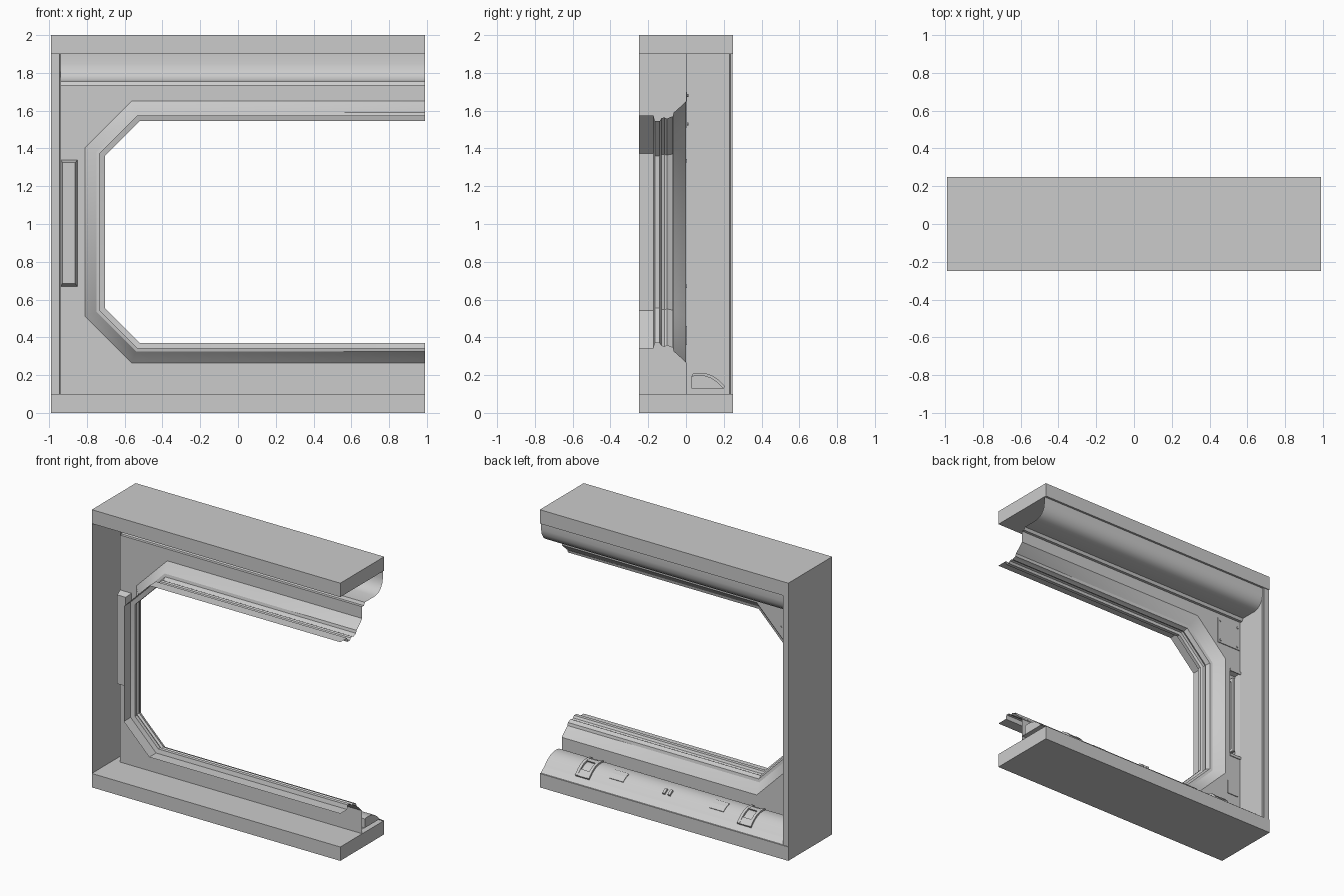
import bpy, bmesh, math
from mathutils import Vector

if "Cube" in bpy.data.objects:
    bpy.data.objects.remove(bpy.data.objects["Cube"])

R = 0.99    # open right end
L = -0.94   # inner face of the side wall
T = math.tan(math.radians(22.5))


def finish(name, bm, smooth=None):
    me = bpy.data.meshes.new(name)
    bm.to_mesh(me)
    bm.free()
    ob = bpy.data.objects.new(name, me)
    bpy.context.collection.objects.link(ob)
    if smooth:
        bpy.ops.object.select_all(action='DESELECT')
        bpy.context.view_layer.objects.active = ob
        ob.select_set(True)
        bpy.ops.object.shade_smooth_by_angle(angle=math.radians(smooth))
    return ob


def box(name, lo, hi):
    bm = bmesh.new()
    bmesh.ops.create_cube(bm, size=1)
    for v in bm.verts:
        v.co = Vector([lo[i] + (v.co[i] + 0.5) * (hi[i] - lo[i]) for i in range(3)])
    return finish(name, bm)


def skin(name, rows, smooth=None, flip=False, caps=False):
    """Join rows of equal length into a sheet of quads."""
    bm = bmesh.new()
    g = [[bm.verts.new(p) for p in row] for row in rows]
    for a, b in zip(g, g[1:]):
        for i in range(len(a) - 1):
            f = bm.faces.new((a[i], b[i], b[i + 1], a[i + 1]))
            if flip:
                f.normal_flip()
    if caps:
        bm.faces.new(g[0])
        bm.faces.new(g[-1][::-1])
    return finish(name, bm, smooth)


def along_x(name, prof, x0, x1, smooth=None, caps=False):
    return skin(name, [[(x, y, z) for y, z in prof] for x in (x0, x1)], smooth, caps=caps)


def opening(d):
    """Window outline in x,z moved outward by d with mitred corners."""
    k = d * T
    l, t, b, c = -0.705 - d, 1.545 + d, 0.37 - d, -0.52 - k
    return [(R, t), (c, t), (l, 1.36 + k), (l, 0.555 - k), (c, b), (R, b)]


# floor and ceiling slabs
box("floor_slab", (-R, -0.25, 0), (R, 0.25, 0.1))
box("ceiling_slab", (-R, -0.25, 1.9), (R, 0.25, 2.0))

# side wall, a folded sheet open to the front
wall = [(-R, -0.25), (-R, 0.245), (-0.945, 0.245), (-0.945, 0.235), (L, 0.23), (L, 0)]
skin("side_wall", [[(x, y, z) for x, y in wall] for z in (0.1, 1.9)])

# flat panel around the window, with a gap for the grip recess
bm = bmesh.new()
m = -0.85
shapes = [[(R, 1.735), (m, 1.735), (m, 0.1), (R, 0.1)] + opening(0.105)[::-1],
          [(L, 0.1), (m, 0.1), (m, 0.67), (L, 0.67)],
          [(L, 1.34), (m, 1.34), (m, 1.735), (L, 1.735)]]
for s in shapes:
    f = bm.faces.new([bm.verts.new((x, 0, z)) for x, z in s])
    f.normal_update()
    if f.normal.y < 0:
        f.normal_flip()
bmesh.ops.triangulate(bm, faces=bm.faces[:])
finish("window_panel", bm)

# window surround swept round the opening: (y, outward offset)
section = [(0, 0.105), (-0.02, 0.085), (-0.045, 0.062), (-0.065, 0.045), (-0.07, 0.025),
           (-0.085, 0.02), (-0.1, 0.012), (-0.115, 0.02), (-0.13, 0.015), (-0.14, 0.0),
           (-0.165, 0.0), (-0.172, 0.03), (-0.25, 0.03)]
loops = [[(x, y, z) for x, z in opening(d)] for y, d in section]
skin("window_surround", loops, smooth=35)

# rounded soffit under the ceiling
soffit = [(0.235, 1.9), (0.235, 1.85), (0.228, 1.815), (0.21, 1.785), (0.185, 1.765),
          (0.15, 1.755), (0.03, 1.755), (0.02, 1.735), (0, 1.735)]
along_x("ceiling_soffit", soffit, L, R, 40)

# duct along the floor
duct = [(0.03, 0.13), (0.03, 0.195), (0.06, 0.2), (0.095, 0.198), (0.13, 0.187),
        (0.165, 0.165), (0.2, 0.13)]
along_x("floor_duct", duct, L, R, 50, caps=True)
along_x("duct_skirt", [(0, 0.13), (0.2, 0.13), (0.24, 0.1)], L, R)

# clamps, covers and stud on the duct
top = duct[1:]


def raised(h):
    return [(y + h * 0.5, z + h) for y, z in top]


def strap(name, x0, x1, part, h=0.01):
    up = raised(h)[part]
    low = top[part][::-1]
    along_x(name, up + low + up[:1], x0, x1, caps=False)
    for x, s in ((x0, 1), (x1, -1)):
        a, b = raised(h)[part], top[part]
        skin(name + "_side", [[(x, *p) for p in a], [(x, *p) for p in b]], flip=s > 0)


mid = 0.04
for s in (-1, 1):
    c = mid + s * 0.645
    for e in (-0.055, 0.035):
        strap("clamp_strap", c + e, c + e + 0.02, slice(0, 6), 0.012)
    strap("clamp_upper_bar", c - 0.035, c + 0.035, slice(1, 3), 0.01)
    strap("clamp_lower_bar", c - 0.035, c + 0.035, slice(4, 6), 0.01)
    c = mid + s * 0.4
    strap("duct_cover", c - 0.055, c + 0.055, slice(2, 5), 0.004)
for e in (-0.03, 0.012):
    strap("duct_stud", mid + e, mid + e + 0.018, slice(3, 5), 0.012)

# grip recess beside the window, sunk toward the front
rim = [(L, 0.67), (m, 0.67), (m, 1.34), (L, 1.34), (L, 0.67)]
inset = [(-0.93, 0.685), (-0.862, 0.685), (-0.862, 1.325), (-0.93, 1.325), (-0.93, 0.685)]
skin("grip_recess", [[(x, 0, z) for x, z in rim], [(x, -0.045, z) for x, z in inset]], flip=True)
box("grip_floor", (-0.93, -0.047, 0.685), (-0.862, -0.045, 1.325))
box("grip_bar", (-0.905, -0.03, 0.72), (-0.885, -0.012, 1.29))
for z in (0.72, 1.27):
    box("grip_post", (-0.905, -0.045, z), (-0.885, -0.03, z + 0.02))
for z in (0.66, 1.325):
    box("grip_trim", (L, 0, z), (m, 0.006, z + 0.02))

# access plates with screws on the room side
box("upper_plate", (-0.93, 0, 1.51), (-0.74, 0.006, 1.7))
box("lower_plate", (-0.915, 0, 0.36), (-0.825, 0.006, 0.46))
for x in (-0.91, -0.76):
    for z in (1.53, 1.68):
        bpy.ops.mesh.primitive_cylinder_add(vertices=10, radius=0.008, depth=0.008,
                                            location=(x, 0.008, z),
                                            rotation=(math.pi / 2, 0, 0))
        bpy.context.object.name = "plate_screw"
